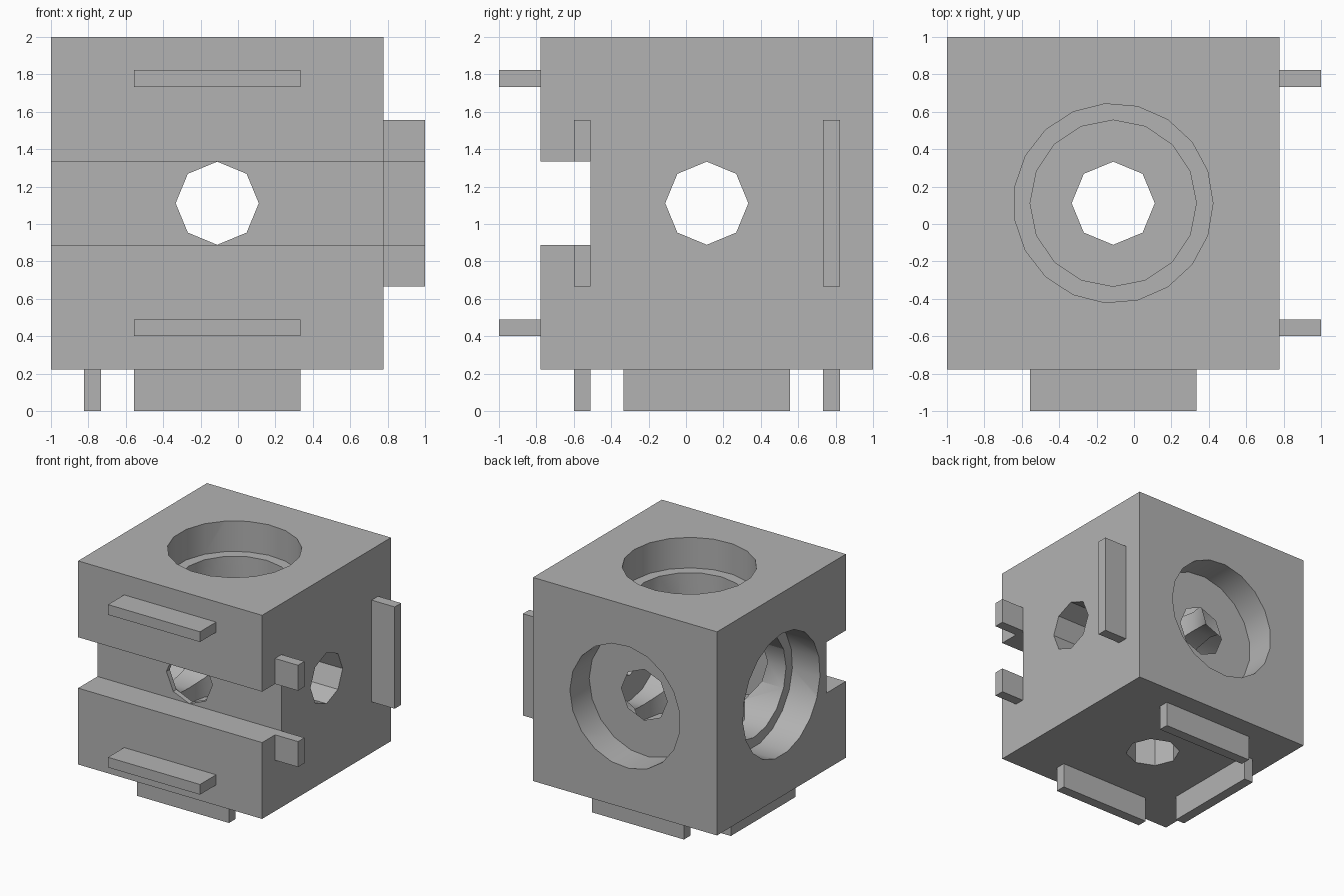
import bpy, bmesh
from math import sin, cos, tau, radians
from mathutils import Matrix, Vector

if "Cube" in bpy.data.objects:
    bpy.data.objects.remove(bpy.data.objects["Cube"])

# Dimensions in small units, measured from the block centre
UNIT = 2 / 45
CENTRE = Vector((-2.5, 2.5, 25)) * UNIT
HALF, PEG, SLOT = 20, 5, 14

grey = bpy.data.materials.new("light grey")
grey.use_nodes = True
COLOUR = (0.45, 0.45, 0.45, 1)
grey.diffuse_color = COLOUR
grey.node_tree.nodes["Principled BSDF"].inputs["Base Color"].default_value = COLOUR


def prism(name, outline, lo, hi, turn=Matrix()):
    """Extrude an outline along local z, turn it, and place it on the model."""
    bm = bmesh.new()
    base = bm.faces.new([bm.verts.new((x, y, lo)) for x, y in outline])
    top = bmesh.ops.extrude_face_region(bm, geom=[base])["geom"]
    bmesh.ops.translate(bm, vec=(0, 0, hi - lo),
                        verts=[v for v in top if isinstance(v, bmesh.types.BMVert)])
    bmesh.ops.recalc_face_normals(bm, faces=bm.faces)
    bm.transform(Matrix.Translation(CENTRE) @ Matrix.Scale(UNIT, 4) @ turn)
    mesh = bpy.data.meshes.new(name)
    bm.to_mesh(mesh)
    bm.free()
    mesh.materials.append(grey)
    obj = bpy.data.objects.new(name, mesh)
    bpy.context.collection.objects.link(obj)
    return obj


def box(name, x, y, z):
    return prism(name, [(x[0], y[0]), (x[1], y[0]), (x[1], y[1]), (x[0], y[1])], *z)


def circle(radius, sides):
    return [(radius * cos(tau * i / sides), radius * sin(tau * i / sides)) for i in range(sides)]


def cut(obj, cutter):
    """Subtract a cutter from an object and discard the cutter."""
    mod = obj.modifiers.new("cut", "BOOLEAN")
    mod.operation, mod.solver, mod.object = "DIFFERENCE", "EXACT", cutter
    bpy.context.view_layer.update()
    mesh = bpy.data.meshes.new_from_object(obj.evaluated_get(bpy.context.evaluated_depsgraph_get()))
    obj.modifiers.clear()
    obj.data = mesh
    bpy.data.objects.remove(cutter)


def slot_cutter():
    return box("slot_cutter", (-30, 30), (-30, -SLOT), (-5, 5))


# Block with the front slot
side = (-HALF, HALF)
body = box("block_body", side, side, side)
cut(body, slot_cutter())

# Stepped bores open at the top, back and right; narrow holes run right through
turns = [Matrix(), Matrix.Rotation(radians(-90), 4, "X"), Matrix.Rotation(radians(-90), 4, "Y")]
for radius, sides, lo in ((10, 16, -13), (12, 19, 14), (5, 8, -30)):
    for turn in turns:
        cut(body, prism("bore_cutter", circle(radius, sides), lo, 30, turn))

# Locating tabs on the front, left side and underside
LONG, OUT = (-10, 10), (HALF, HALF + PEG)
UNDER = (-HALF - PEG, -HALF)
tabs = []
for label, thin in (("low", (-16, -14)), ("high", (14, 16))):
    tabs.append(box("front_tab_" + label, LONG, UNDER, thin))
    tabs.append(box("left_tab_" + label, OUT, thin, LONG))
    tabs.append(box("bottom_tab_" + label, LONG, thin, UNDER))
tabs.append(box("bottom_tab_side", (-16, -14), LONG, UNDER))
cut(tabs[1], slot_cutter())

# Smooth the round bores, keep every corner sharp
bpy.ops.object.select_all(action="DESELECT")
body.select_set(True)
bpy.context.view_layer.objects.active = body
bpy.ops.object.shade_smooth_by_angle(angle=radians(30))
